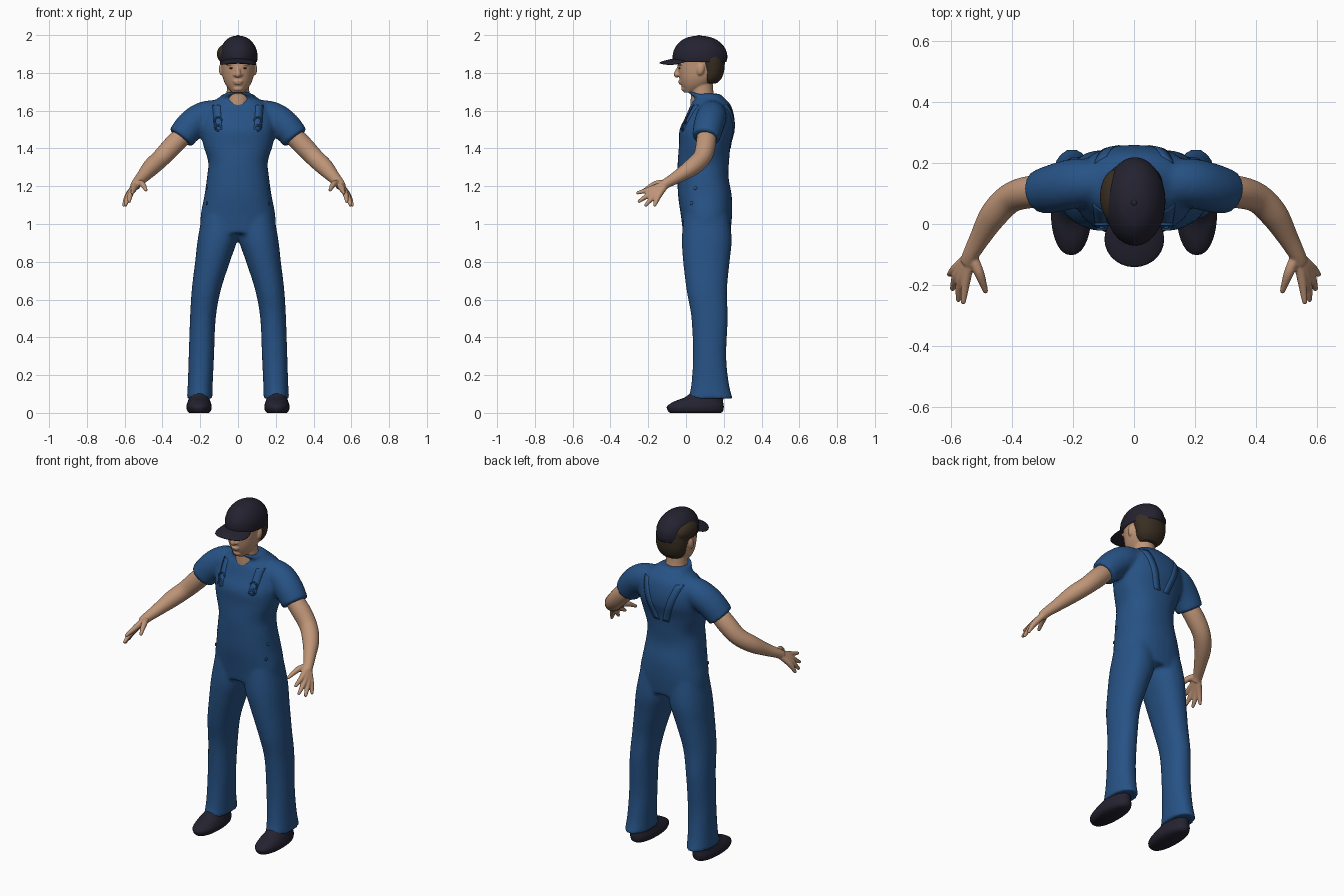
import bpy
import bmesh
import math
from mathutils import Matrix, Vector
from mathutils.bvhtree import BVHTree

default_cube = bpy.data.objects.get("Cube")
if default_cube:
    bpy.data.objects.remove(default_cube, do_unlink=True)


def material(name, colour):
    mat = bpy.data.materials.new(name)
    mat.use_nodes = True
    mat.diffuse_color = (*colour, 1)
    shader = mat.node_tree.nodes["Principled BSDF"]
    shader.inputs["Base Color"].default_value = (*colour, 1)
    shader.inputs["Roughness"].default_value = 0.8
    return mat


BLUE = material("work blue", (0.02, 0.085, 0.235))
SKIN = material("warm skin", (0.52, 0.30, 0.185))
HAIR = material("dark brown hair", (0.04, 0.027, 0.016))
DARK = material("dark navy", (0.017, 0.016, 0.029))


def smooth_path(points, steps=5):
    """Catmull-Rom curve through tuples of any length."""
    result = []
    for i in range(len(points) - 1):
        window = [points[max(i - 1, 0)], points[i], points[i + 1],
                  points[min(i + 2, len(points) - 1)]]
        for s in range(steps):
            t = s / steps
            result.append([0.5 * (2 * b + (c - a) * t
                                  + (2 * a - 5 * b + 4 * c - d) * t * t
                                  + (3 * b - a - 3 * c + d) * t ** 3)
                           for a, b, c, d in zip(*window)])
    result.append(list(points[-1]))
    return result


def skin_rings(bm, rings):
    """Join rings of points into a closed body."""
    loops = [[bm.verts.new(p) for p in ring] for ring in rings]
    n = len(loops[0])
    for low, high in zip(loops, loops[1:]):
        for i in range(n):
            j = (i + 1) % n
            bm.faces.new((low[i], low[j], high[j], high[i]))
    bm.faces.new(loops[0][::-1])
    bm.faces.new(loops[-1])


def loft(bm, sections, side=1, power=2.0, n=36):
    """Stack level rounded sections given as (z, x, y, half width, half depth)."""
    rings = []
    for z, x, y, rx, ry in smooth_path(sections):
        ring = []
        for i in range(n):
            a = math.tau * i / n
            c, s = math.cos(a), math.sin(a)
            ring.append((side * (x + rx * math.copysign(abs(c) ** (2 / power), c)),
                         y + ry * math.copysign(abs(s) ** (2 / power), s), z))
        rings.append(ring)
    skin_rings(bm, rings)


def tube(bm, points, side=1, n=16):
    """Round limb along points given as (x, y, z, radius)."""
    path = smooth_path(points)
    centres = [Vector((side * p[0], p[1], p[2])) for p in path]
    rings = []
    for i, (centre, p) in enumerate(zip(centres, path)):
        along = centres[min(i + 1, len(path) - 1)] - centres[max(i - 1, 0)]
        u = along.cross(Vector((0.2, 0.3, 1))).normalized()
        v = along.cross(u).normalized()
        rings.append([centre + p[3] * (u * math.cos(math.tau * k / n)
                                       + v * math.sin(math.tau * k / n))
                      for k in range(n)])
    skin_rings(bm, rings)


def ball(bm, centre, radii, turn=0):
    matrix = (Matrix.Translation(centre) @ Matrix.Rotation(turn, 4, 'X')
              @ Matrix.Diagonal((*radii, 1)))
    return bmesh.ops.create_uvsphere(bm, u_segments=28, v_segments=16,
                                     radius=1, matrix=matrix)["verts"]


def ring_band(bm, centre, rx, rz, thick, turn=0, n=28):
    """Closed loop of round cord, facing the front unless turned about x."""
    place = Matrix.Translation(centre) @ Matrix.Rotation(turn, 4, 'X')
    loops = []
    for i in range(n):
        a = math.tau * i / n
        out = Vector((math.cos(a), 0, math.sin(a)))
        mid = Vector((rx * out.x, 0, rz * out.z))
        loops.append([bm.verts.new(place @ (mid + thick * (
            out * math.cos(b * math.tau / 8) + Vector((0, 1, 0)) * math.sin(b * math.tau / 8))))
            for b in range(8)])
    for i in range(n):
        one, two = loops[i], loops[(i + 1) % n]
        for b in range(8):
            c = (b + 1) % 8
            bm.faces.new((one[b], one[c], two[c], two[b]))


def finish(bm, name, mat, voxel=0, relax=0):
    """Make the object; a voxel size fuses its pieces into one skin."""
    bmesh.ops.recalc_face_normals(bm, faces=bm.faces)
    mesh = bpy.data.meshes.new(name)
    bm.to_mesh(mesh)
    bm.free()
    obj = bpy.data.objects.new(name, mesh)
    bpy.context.collection.objects.link(obj)
    if voxel:
        fuse = obj.modifiers.new("fuse", 'REMESH')
        fuse.mode = 'VOXEL'
        fuse.voxel_size = voxel
        soften = obj.modifiers.new("soften", 'SMOOTH')
        soften.iterations = relax
        graph = bpy.context.evaluated_depsgraph_get()
        obj.data = bpy.data.meshes.new_from_object(obj.evaluated_get(graph))
        obj.modifiers.clear()
    obj.data.materials.clear()
    obj.data.materials.append(mat)
    for face in obj.data.polygons:
        face.use_smooth = True
    return obj


# Overalls: torso, sleeves, trouser legs and collar fused together
bm = bmesh.new()
loft(bm, [(.95, 0, .11, .2, .125), (1.05, 0, .108, .197, .136), (1.15, 0, .1, .178, .142),
          (1.25, 0, .09, .164, .135), (1.33, 0, .092, .158, .136), (1.42, 0, .1, .185, .137),
          (1.5, 0, .112, .197, .146), (1.57, 0, .127, .19, .128), (1.63, 0, .13, .155, .106),
          (1.67, 0, .125, .1, .075), (1.69, 0, .12, .08, .06)], power=2.3)
for side in (1, -1):
    tube(bm, [(.08, .135, 1.59, .07), (.18, .135, 1.568, .08), (.25, .12, 1.52, .08),
              (.305, .105, 1.455, .074)], side, 28)
    loft(bm, [(.075, .203, .13, .068, .118), (.15, .2, .128, .066, .1), (.3, .194, .125, .067, .088),
              (.5, .186, .125, .068, .096), (.65, .168, .11, .077, .107), (.8, .135, .108, .092, .123),
              (.92, .108, .11, .105, .132), (1.05, .09, .108, .1, .12)], side, 2.2)
ring_band(bm, (0, .09, 1.668), .078, .074, .012, math.radians(68))
overalls = finish(bm, "overalls", BLUE, .011, 4)

# Straps laid over the front and back of the overalls
surface = BVHTree.FromObject(overalls, bpy.context.evaluated_depsgraph_get())


def on_cloth(x, z, facing):
    hit = surface.ray_cast(Vector((x, facing, z)), Vector((0, -facing, 0)))[0]
    return hit + Vector((0, facing * .003, 0)) if hit else Vector((x, .1, z))


bm = bmesh.new()
for side in (1, -1):
    for facing, top, bottom in ((-1, (.115, 1.63), (.105, 1.5)), (1, (.11, 1.63), (.03, 1.4))):
        last = None
        for i in range(15):
            x, z = (a + (b - a) * i / 14 for a, b in zip(top, bottom))
            row = [bm.verts.new(on_cloth(side * x + w, z, facing)) for w in (-.02, 0, .02)]
            if last:
                for k in range(2):
                    bm.faces.new((last[k], last[k + 1], row[k + 1], row[k]))
            last = row
straps = finish(bm, "shoulder_straps", BLUE)
straps.modifiers.new("cloth thickness", 'SOLIDIFY').thickness = .006

# Strap buckles and hip buttons
bm = bmesh.new()
for side in (1, -1):
    for z, size in ((1.545, .02), (1.508, .014)):
        ring_band(bm, on_cloth(side * .105, z, -1), size, size, .0045)
    ball(bm, on_cloth(side * .105, 1.525, -1), (.008, .006, .008))
    for y, z in ((.05, 1.19), (.03, 1.11)):
        hit = surface.ray_cast(Vector((side, y, z)), Vector((-side, 0, 0)))[0]
        ball(bm, hit, (.005, .01, .01))
finish(bm, "buckles_and_buttons", BLUE)

# Arms: forearm, four fingers and thumb fused on each side
fingers = [((.55, -.175, 1.188), (.56, -.255, 1.165)), ((.566, -.178, 1.168), (.576, -.248, 1.12)),
           ((.578, -.165, 1.154), (.595, -.212, 1.1)), ((.583, -.145, 1.15), (.605, -.165, 1.1)),
           ((.508, -.16, 1.212), (.487, -.22, 1.18))]
for side, label in ((1, "left"), (-1, "right")):
    bm = bmesh.new()
    tube(bm, [(.27, .11, 1.49, .05), (.34, .105, 1.42, .053), (.405, .085, 1.352, .049),
              (.46, .03, 1.3, .046), (.505, -.045, 1.25, .034), (.535, -.1, 1.218, .027),
              (.545, -.125, 1.2, .026)], side, 24)
    for knuckle, tip in fingers:
        tube(bm, [(.534, -.1, 1.217, .018), (*knuckle, .0165), (*tip, .009)], side)
        ball(bm, (side * tip[0], *tip[1:]), (.009, .009, .009))
    finish(bm, label + "_arm", SKIN, .0045, 3)

# Head: skull, neck, nose, lips and ears
bm = bmesh.new()
loft(bm, [(1.695, 0, .02, .03, .03), (1.712, 0, .035, .047, .05), (1.74, 0, .053, .067, .08),
          (1.78, 0, .067, .082, .104), (1.84, 0, .073, .089, .117), (1.9, 0, .075, .09, .115),
          (1.95, 0, .075, .07, .09), (1.975, 0, .075, .03, .04)], power=2.15)
tube(bm, [(0, .1, 1.58, .075), (0, .09, 1.65, .066), (0, .085, 1.7, .06), (0, .08, 1.77, .06)], n=28)
tube(bm, [(0, -.03, 1.84, .01), (0, -.045, 1.81, .012), (0, -.05, 1.792, .016), (0, -.04, 1.785, .014)])
ball(bm, (0, -.026, 1.756), (.028, .016, .007))
ball(bm, (0, -.024, 1.745), (.024, .016, .007))
ball(bm, (0, -.005, 1.716), (.028, .02, .015))
for side in (1, -1):
    ball(bm, (side * .088, .078, 1.82), (.013, .02, .033), math.radians(-12))
    ball(bm, (side * .014, -.038, 1.79), (.011, .014, .009))
    ball(bm, (side * .036, -.028, 1.848), (.03, .016, .008))
finish(bm, "head", SKIN, .0045, 3)

# Eyes as thin dark lenses
bm = bmesh.new()
for side in (1, -1):
    ball(bm, (side * .035, -.034, 1.825), (.013, .005, .004))
finish(bm, "eyes", HAIR)

# Hair at the nape and the tuft beside the cap
bm = bmesh.new()
loft(bm, [(1.745, 0, .125, .055, .04), (1.77, 0, .13, .077, .058), (1.81, 0, .138, .089, .064),
          (1.86, 0, .128, .095, .078), (1.9, 0, .115, .093, .09)])
ball(bm, (-.06, .09, 1.9), (.052, .09, .054))
finish(bm, "hair", HAIR, .006, 2)

# Cap crown, button and drooping brim
bm = bmesh.new()
loft(bm, [(1.858, .003, .074, .098, .14), (1.885, .003, .074, .1, .145), (1.92, .003, .074, .096, .138),
          (1.955, .002, .073, .08, .115), (1.982, .001, .071, .054, .078), (1.994, 0, .07, .026, .035),
          (1.997, 0, .07, .008, .01)])
ball(bm, (0, .07, 1.995), (.01, .01, .005))
for vert in ball(bm, (.001, -.05, 1.868), (.098, .093, .011), math.radians(10)):
    vert.co.z -= 2.2 * vert.co.x ** 2
finish(bm, "cap", DARK)

# Shoes
for side, label in ((1, "left"), (-1, "right")):
    bm = bmesh.new()
    loft(bm, [(0, .206, .05, .052, .135), (.012, .206, .05, .063, .147), (.035, .206, .05, .067, .15),
              (.06, .206, .066, .06, .13), (.085, .205, .098, .052, .1), (.13, .203, .12, .045, .07)],
         side, 2.2)
    finish(bm, label + "_shoe", DARK)
